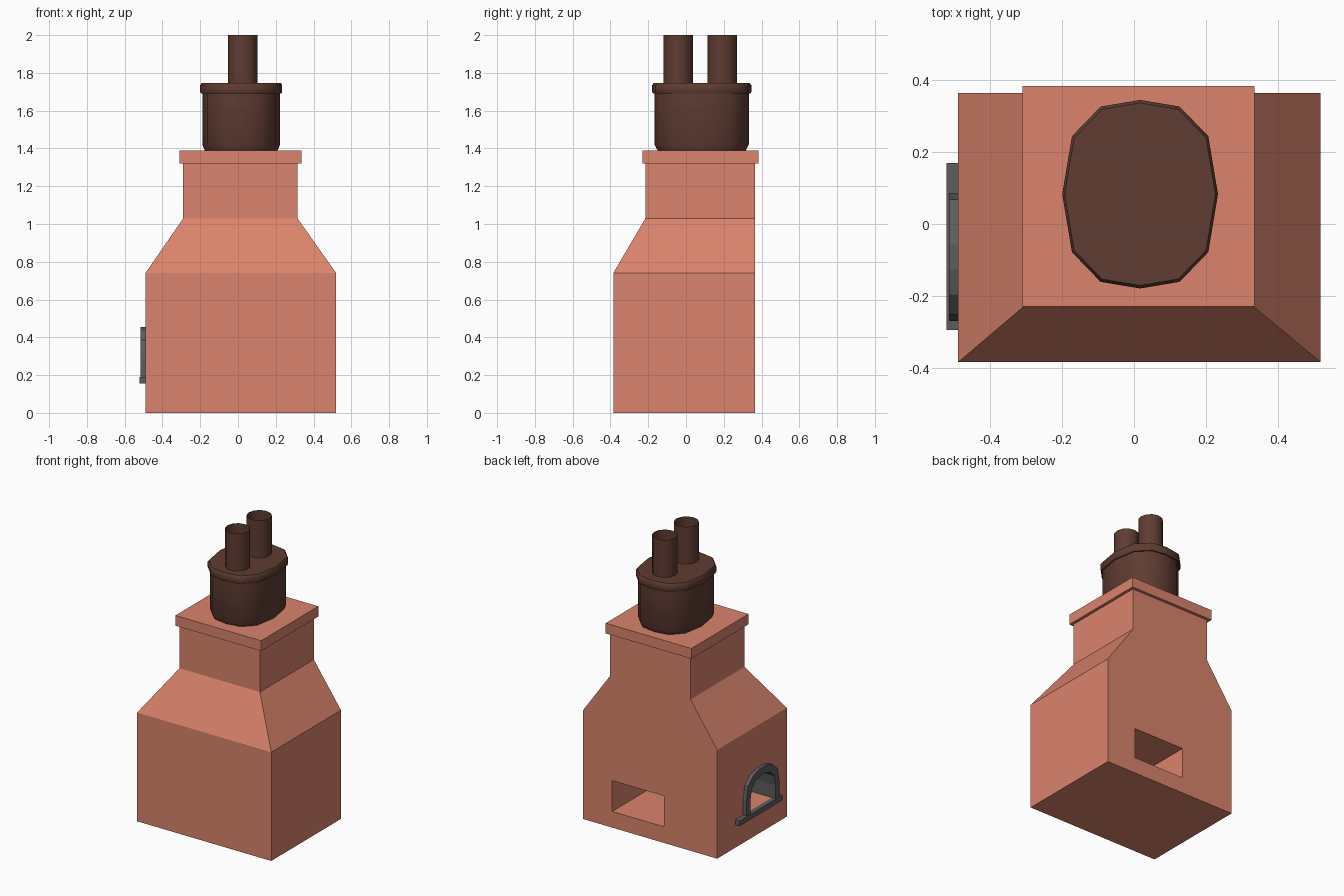
import bpy, bmesh, math
from mathutils import Vector

if "Cube" in bpy.data.objects:
    bpy.data.objects.remove(bpy.data.objects["Cube"])


def material(name, rgb):
    m = bpy.data.materials.new(name)
    m.diffuse_color = (*rgb, 1)
    m.use_nodes = True
    m.node_tree.nodes["Principled BSDF"].inputs["Base Color"].default_value = m.diffuse_color
    return m


BRICK = material("terracotta", (0.70, 0.23, 0.15))
CLAY = material("dark_clay", (0.115, 0.045, 0.032))
IRON = material("iron", (0.11, 0.11, 0.11))


def loft(name, rings, mat, caps=True, smooth=False):
    """Skin a stack of equal-length point rings."""
    bm = bmesh.new()
    vs = [[bm.verts.new(p) for p in r] for r in rings]
    n = len(rings[0])
    for a, b in zip(vs, vs[1:]):
        for i in range(n):
            j = (i + 1) % n
            bm.faces.new((a[i], a[j], b[j], b[i]))
    if caps:
        bm.faces.new(vs[0][::-1])
        bm.faces.new(vs[-1])
    bmesh.ops.recalc_face_normals(bm, faces=bm.faces)
    me = bpy.data.meshes.new(name)
    bm.to_mesh(me)
    bm.free()
    me.materials.append(mat)
    ob = bpy.data.objects.new(name, me)
    bpy.context.collection.objects.link(ob)
    if smooth:
        bpy.ops.object.select_all(action='DESELECT')
        bpy.context.view_layer.objects.active = ob
        ob.select_set(True)
        bpy.ops.object.shade_smooth_by_angle(angle=math.radians(40))
    return ob


def rect(x0, x1, y0, y1, z):
    return [(x0, y0, z), (x1, y0, z), (x1, y1, z), (x0, y1, z)]


def box(name, x0, x1, y0, y1, z0, z1, mat):
    return loft(name, [rect(x0, x1, y0, y1, z) for z in (z0, z1)], mat)


def cut(target, cutter):
    cutter.hide_render = True
    mod = target.modifiers.new("cut", 'BOOLEAN')
    mod.operation = 'DIFFERENCE'
    mod.solver = 'EXACT'
    mod.object = cutter
    bpy.context.view_layer.objects.active = target
    bpy.ops.object.modifier_apply(modifier=mod.name)
    bpy.data.objects.remove(cutter)


# Brick body with sloped shoulders, flat back and overhanging cap
body = loft("oven_body", [
    rect(-0.49, 0.52, -0.385, 0.365, 0),
    rect(-0.49, 0.52, -0.385, 0.365, 0.74),
    rect(-0.29, 0.315, -0.215, 0.365, 1.03),
    rect(-0.29, 0.315, -0.215, 0.365, 1.32),
    rect(-0.31, 0.335, -0.23, 0.385, 1.32),
    rect(-0.31, 0.335, -0.23, 0.385, 1.39)], BRICK)

# Arch half profiles (offset from centre, height), mirrored to full arches
CY = -0.092
OUTER = [(.178, .19), (.178, .29), (.16, .385), (.105, .435), (.035, .455)]
INNER = [(.135, .19), (.135, .285), (.122, .355), (.08, .395), (.028, .41)]


def arch(half, x):
    pts = half + [(-a, z) for a, z in reversed(half)]
    return [(x, CY + a, z) for a, z in pts]


# Log opening in the back and arched fire opening in the left side
cut(body, box("log_cutter", -0.09, 0.30, -0.08, 0.5, 0.11, 0.32, BRICK))
cut(body, loft("arch_cutter", [arch(INNER, -0.6), arch(INNER, -0.15)], BRICK))

# Iron arch frame with lining running into the opening
lining = [(a * 0.985, z if i == 0 else z - 0.003) for i, (a, z) in enumerate(INNER)]


def arch_shell(name, sections):
    """Skin arch sections, leaving the strip under the feet open."""
    bm = bmesh.new()
    rows = [[bm.verts.new(p) for p in arch(h, x)] for h, x in sections]
    for a, b in zip(rows, rows[1:]):
        for i in range(len(a) - 1):
            bm.faces.new((a[i], b[i], b[i + 1], a[i + 1]))
    bmesh.ops.recalc_face_normals(bm, faces=bm.faces)
    me = bpy.data.meshes.new(name)
    bm.to_mesh(me)
    bm.free()
    me.materials.append(IRON)
    bpy.context.collection.objects.link(bpy.data.objects.new(name, me))


arch_shell("arch_frame", [(OUTER, -0.49), (OUTER, -0.515),
                          (lining, -0.515), (lining, -0.33)])
box("arch_sill", -0.522, -0.488, -0.295, 0.17, 0.155, 0.19, IRON)

# Oval twelve-sided pot with flared collar
quarter = [(1, 0), (.875, .615), (.506, .93)]
oval = quarter + [(0, 1)] + [(-x, y) for x, y in reversed(quarter)]
oval += [(-x, -y) for x, y in oval[1:-1]][:5]


def oval_ring(r, z):
    return [(0.017 + x * r, 0.083 + y * r * 1.21, z) for x, y in oval]


loft("chimney_pot", [oval_ring(r, z) for r, z in (
    (.193, 1.39), (.206, 1.42), (.206, 1.69), (.213, 1.69),
    (.217, 1.70), (.217, 1.735), (.210, 1.746))], CLAY, smooth=True)

# Two open flue pipes
for i, cy in enumerate((-0.042, 0.192)):
    rings = [[(0.026 + 0.078 * math.cos(k * math.tau / 12),
               cy + 0.078 * math.sin(k * math.tau / 12), z)
              for k in range(12)] for z in (1.744, 2.0)]
    loft(f"flue_pipe_{i + 1}", rings, CLAY, caps=False, smooth=True)
